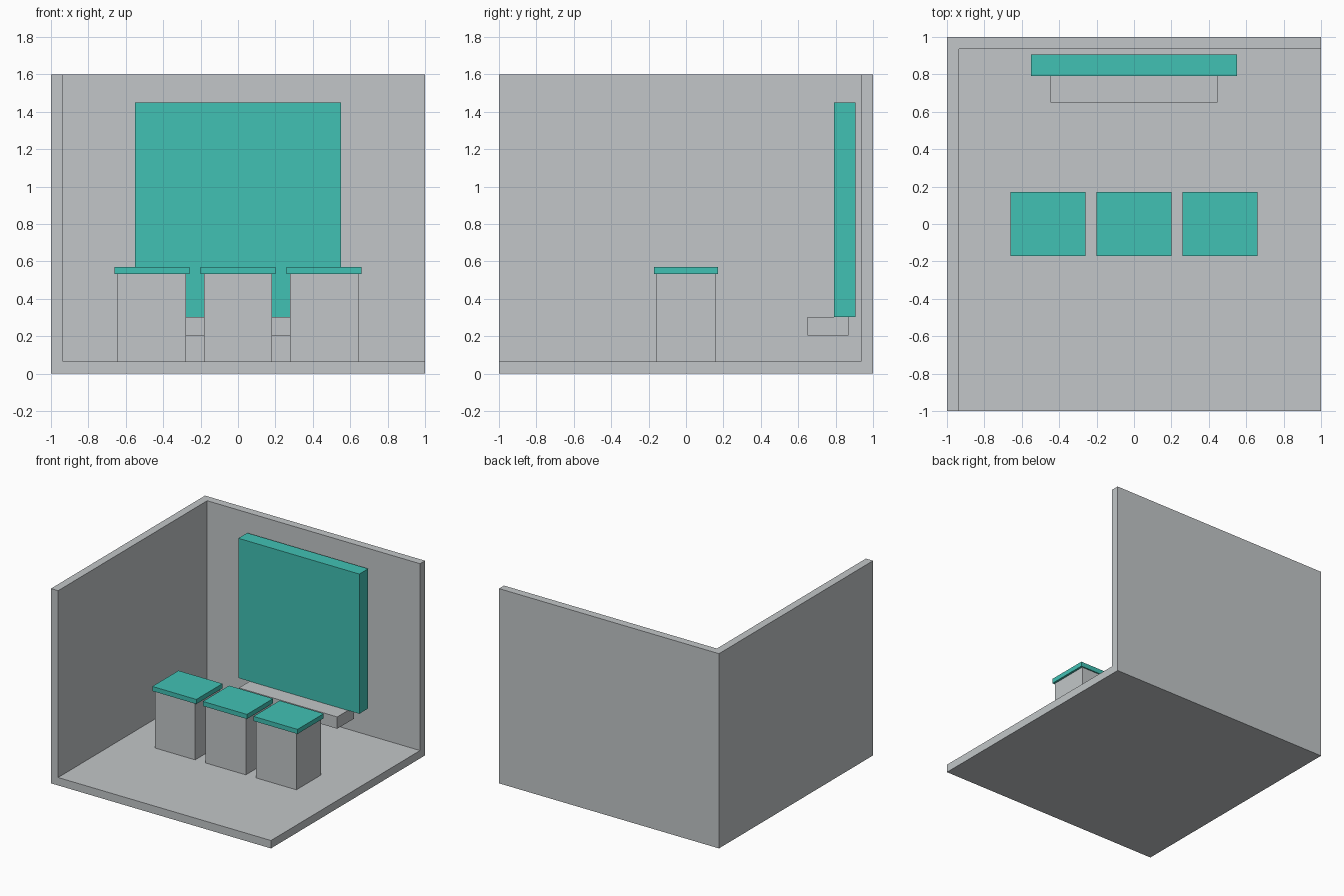
import bpy
import bmesh

if "Cube" in bpy.data.objects:
    bpy.data.objects.remove(bpy.data.objects["Cube"])


def material(name, rgb):
    m = bpy.data.materials.new(name)
    m.diffuse_color = (*rgb, 1.0)
    m.use_nodes = True
    m.node_tree.nodes["Principled BSDF"].inputs["Base Color"].default_value = m.diffuse_color
    return m


GREY = material("light_grey", (0.54, 0.565, 0.58))
TEAL = material("teal", (0.053, 0.533, 0.456))


def add_object(name, bm, mat):
    bmesh.ops.recalc_face_normals(bm, faces=bm.faces)
    mesh = bpy.data.meshes.new(name)
    bm.to_mesh(mesh)
    bm.free()
    mesh.materials.append(mat)
    obj = bpy.data.objects.new(name, mesh)
    bpy.context.collection.objects.link(obj)
    return obj


def box(name, x, y, z, mat):
    """Box from (min, max) ranges on each axis."""
    bm = bmesh.new()
    bmesh.ops.create_cube(bm, size=1.0)
    for v in bm.verts:
        v.co = [lo + (c + 0.5) * (hi - lo) for c, (lo, hi) in zip(v.co, (x, y, z))]
    return add_object(name, bm, mat)


# Room shell: solid block hollowed from the front, right and top
H, T = 1.6, 0.065
room = box("room_shell", (-1, 1), (-1, 1), (0, H), GREY)
bm = bmesh.new()
bm.from_mesh(room.data)
# keep only floor, left wall and back wall, then thicken inwards
open_faces = [f for f in bm.faces
              if f.normal.z > 0.5 or f.normal.x > 0.5 or f.normal.y < -0.5]
bmesh.ops.delete(bm, geom=open_faces, context='FACES')
bm.to_mesh(room.data)
bm.free()
solid = room.modifiers.new("thickness", 'SOLIDIFY')
solid.thickness = T
solid.offset = -1
solid.use_even_offset = True

# Wall screen and the shelf below it
box("wall_screen", (-0.55, 0.55), (0.79, 0.905), (0.302, 1.45), TEAL)
box("wall_shelf", (-0.447, 0.447), (0.65, 0.868), (0.205, 0.302), GREY)

# Three stools: pedestal with a wider seat
for i, cx in enumerate((-0.46, 0.0, 0.46), 1):
    box(f"stool_base_{i}", (cx - 0.183, cx + 0.183), (-0.16, 0.16), (T, 0.532), GREY)
    box(f"stool_seat_{i}", (cx - 0.2, cx + 0.2), (-0.17, 0.17), (0.532, 0.57), TEAL)
